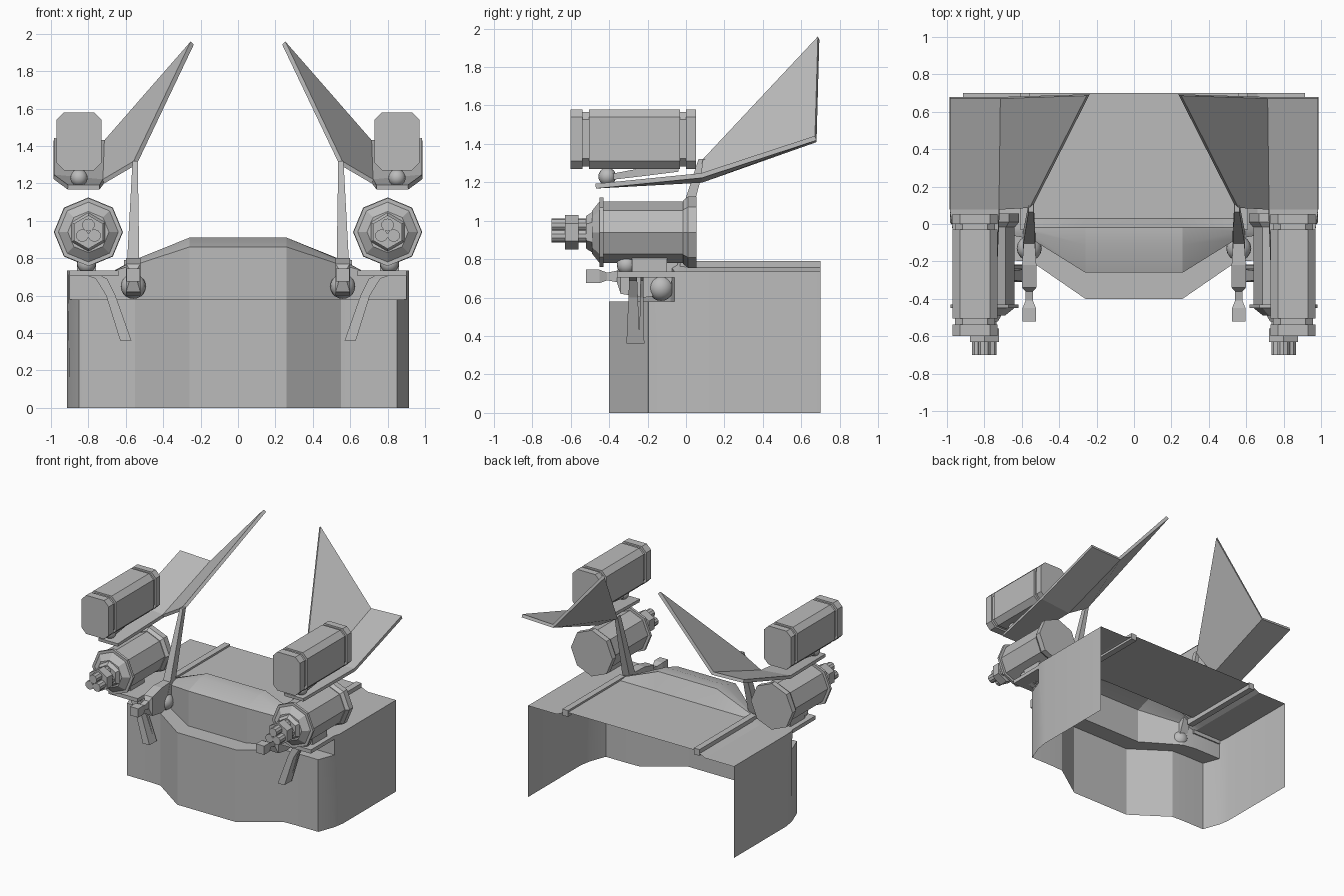
import bpy, bmesh, math
from mathutils import Vector

cube = bpy.data.objects.get("Cube")
if cube:
    bpy.data.objects.remove(cube)

GREY = (0.5, 0.5, 0.5, 1)
grey = bpy.data.materials.new("plain_grey")
grey.use_nodes = True
grey.diffuse_color = GREY
grey.node_tree.nodes["Principled BSDF"].inputs["Base Color"].default_value = GREY


def finish(name, bm, mirror=True, smooth=None):
    bmesh.ops.recalc_face_normals(bm, faces=bm.faces)
    mesh = bpy.data.meshes.new(name)
    bm.to_mesh(mesh)
    bm.free()
    mesh.materials.append(grey)
    ob = bpy.data.objects.new(name, mesh)
    bpy.context.collection.objects.link(ob)
    if mirror:
        ob.modifiers.new("Mirror", "MIRROR")
    if smooth:
        bpy.ops.object.select_all(action="DESELECT")
        ob.select_set(True)
        bpy.context.view_layer.objects.active = ob
        bpy.ops.object.shade_smooth_by_angle(angle=math.radians(smooth))
    return ob


def loft(name, rings, smooth=None):
    """Closed solid through rings of equal point counts."""
    bm = bmesh.new()
    rows = [[bm.verts.new(p) for p in r] for r in rings]
    n = len(rows[0])
    for a, b in zip(rows, rows[1:]):
        for i in range(n):
            j = (i + 1) % n
            bm.faces.new((a[i], a[j], b[j], b[i]))
    bm.faces.new(rows[0])
    bm.faces.new(rows[-1])
    return finish(name, bm, smooth=smooth)


def turned(name, x, z, profile, n=8, spin=0):
    """Faceted body along y from (y, radius) pairs."""
    return loft(name, [[(x + r * math.sin(math.tau * i / n + spin), y,
                         z + r * math.cos(math.tau * i / n + spin))
                        for i in range(n)] for y, r in profile])


def box(name, x0, x1, y0, y1, z0, z1):
    return loft(name, [[(x0, y, z0), (x1, y, z0), (x1, y, z1), (x0, y, z1)] for y in (y0, y1)])


def ball(name, x, y, z, r):
    bm = bmesh.new()
    bmesh.ops.create_uvsphere(bm, u_segments=16, v_segments=10, radius=r)
    bmesh.ops.translate(bm, verts=bm.verts, vec=(x, y, z))
    return finish(name, bm, smooth=60)


def bar(name, path):
    """Square bar through (x, y, z, half_x, half_y) stations."""
    return loft(name, [[(x - a, y - b, z), (x + a, y - b, z), (x + a, y + b, z), (x - a, y + b, z)]
                       for x, y, z, a, b in path])


def plate(name, points, thickness, faces=None):
    bm = bmesh.new()
    vs = [bm.verts.new(p) for p in points]
    for f in faces or [range(len(vs))]:
        bm.faces.new([vs[i] for i in f])
    ob = finish(name, bm)
    sol = ob.modifiers.new("Solidify", "SOLIDIFY")
    sol.thickness = thickness
    sol.offset = 0
    return ob


# Hull shell: rows run from the rear deck over the hood, down to the skirt
XS = (0.26, 0.57, 0.66, 0.915)
rows = [
    [(x, 0.7, z) for x, z in zip(XS, (0.775, 0.775, 0.735, 0.735))],
    [(x, 0.03, z) for x, z in zip(XS, (0.775, 0.775, 0.735, 0.735))],
    [(x, -0.02, z) for x, z in zip(XS, (0.91, 0.785, 0.735, 0.735))],
    [(0.26, -0.11, 0.91), (0.56, -0.04, 0.785), (0.66, -0.05, 0.735), (0.91, -0.05, 0.735)],
    [(0.26, -0.26, 0.86), (0.55, -0.08, 0.765), (0.66, -0.06, 0.735), (0.9, -0.06, 0.735)],
    [(0.26, -0.26, 0.58), (0.55, -0.08, 0.58), (0.66, -0.06, 0.58), (0.9, -0.06, 0.58)],
    [(0.26, -0.4, 0.58), (0.55, -0.2, 0.58), (0.66, -0.195, 0.58), (0.85, -0.195, 0.58)],
    [(0.26, -0.4, 0), (0.55, -0.2, 0), (0.66, -0.195, 0), (0.85, -0.195, 0)],
]
bm = bmesh.new()
grid = []
for row in rows:
    full = [(-x, y, z) for x, y, z in reversed(row)] + row
    grid.append([bm.verts.new(p) for p in full])
for a, b in zip(grid, grid[1:]):
    for i in range(len(a) - 1):
        bm.faces.new((a[i], a[i + 1], b[i + 1], b[i]))
# Side walls close the shell down to the floor line
for col in (0, -1):
    rear, mid, notch, ledge, front, foot = (grid[k][col] for k in (0, 3, 4, 5, 6, 7))
    sx = math.copysign(1, rear.co.x)
    floor = [bm.verts.new((sx * x, y, 0)) for x, y in ((0.9, -0.06), (0.915, 0.03), (0.915, 0.7))]
    bm.faces.new((front, ledge, floor[0], foot))
    bm.faces.new((ledge, notch, mid, grid[2][col], grid[1][col], floor[1], floor[0]))
    bm.faces.new((grid[1][col], rear, floor[2], floor[1]))
finish("hull_shell", bm, mirror=False, smooth=20)

# Deck rails
box("deck_rail", 0.56, 0.61, -0.03, 0.7, 0.74, 0.79)

# Folded wing: raised inner fin, flat outer panel and forward shelf
plate("wing", [(0.55, 0.09, 1.31), (0.245, 0.69, 1.95), (0.71, 0.675, 1.42),
               (0.72, 0.08, 1.21), (0.985, 0.675, 1.43), (0.985, 0.08, 1.235),
               (0.74, -0.47, 1.18), (0.91, -0.47, 1.18)], 0.025,
      [(0, 1, 2, 3), (3, 2, 4, 5), (3, 5, 7, 6)])

# Strut holding the wing
bar("wing_strut", [(0.56, -0.13, 0.64, 0.035, 0.04), (0.56, -0.07, 0.8, 0.032, 0.035),
                   (0.55, 0.085, 1.32, 0.014, 0.02)])
ball("strut_ball", 0.56, -0.13, 0.65, 0.067)

# Small nozzle in front of the strut
loft("nozzle", [[(0.56 - w, y, lo), (0.56 + w, y, lo), (0.56 + w, y, hi), (0.56 - w, y, hi)]
                for y, w, lo, hi in ((-0.52, 0.036, 0.675, 0.745), (-0.45, 0.036, 0.675, 0.745),
                                     (-0.41, 0.02, 0.69, 0.73), (-0.36, 0.02, 0.68, 0.74),
                                     (-0.34, 0.038, 0.62, 0.77), (-0.22, 0.038, 0.6, 0.8),
                                     (-0.1, 0.03, 0.62, 0.8))])

# Gun mount: shelf, ball and bent legs
box("gun_shelf", 0.64, 0.9, -0.36, -0.05, 0.705, 0.735)
ball("gun_ball", 0.81, -0.31, 0.77, 0.05)
box("gun_pedestal", 0.76, 0.86, -0.28, -0.1, 0.73, 0.82)
for name, y, d in (("front_leg", -0.275, 0.035), ("rear_leg", -0.23, 0.013)):
    bar(name, [(0.6, y, 0.36, 0.03, d), (0.68, y, 0.6, 0.025, d * 0.7),
               (0.73, y, 0.69, 0.03, d * 0.6), (0.79, y, 0.715, 0.04, d * 0.6)])

# Rotary gun
GX, GZ = 0.8, 0.94
turned("gun_body", GX, GZ, [(-0.49, 0.11), (-0.45, 0.16), (0.02, 0.16)])
turned("gun_front_ring", GX, GZ, [(-0.45, 0.182), (-0.43, 0.182)])
turned("gun_rear_ring", GX, GZ, [(-0.015, 0.165), (0.01, 0.185), (0.055, 0.185)])
turned("barrel_hub", GX, GZ, [(-0.52, 0.085), (-0.48, 0.11)], 6)
turned("barrel_clamp", GX, GZ, [(-0.63, 0.09), (-0.56, 0.09)], 6)
for k in range(3):
    a = math.tau * k / 3
    turned(f"barrel_{k + 1}", GX + 0.038 * math.sin(a), GZ + 0.038 * math.cos(a),
           [(-0.7, 0.034), (-0.48, 0.034)], 10)


# Launcher box with grooves and chamfered corners
def chamfered(y, inset):
    w, h, c = 0.12 - inset, 0.155 - inset, 0.04
    quarter = [(w, h - c), (w - c, h)]
    pts = quarter + [(-x, z) for x, z in reversed(quarter)]
    pts += [(-x, -z) for x, z in pts]
    return [(0.85 + x, y, 1.425 + z) for x, z in pts]


loft("launcher_box", [chamfered(y, i) for y, i in (
    (-0.6, 0), (-0.538, 0), (-0.538, 0.013), (-0.505, 0.013), (-0.505, 0),
    (-0.03, 0), (-0.03, 0.013), (0, 0.013), (0, 0), (0.053, 0))])
ball("launcher_ball", 0.85, -0.41, 1.23, 0.046)
loft("launcher_bracket", [[(0.82, y, lo), (0.88, y, lo), (0.88, y, hi), (0.82, y, hi)]
                          for y, lo, hi in ((-0.41, 1.21, 1.24), (-0.2, 1.235, 1.28), (-0.04, 1.255, 1.28))])
